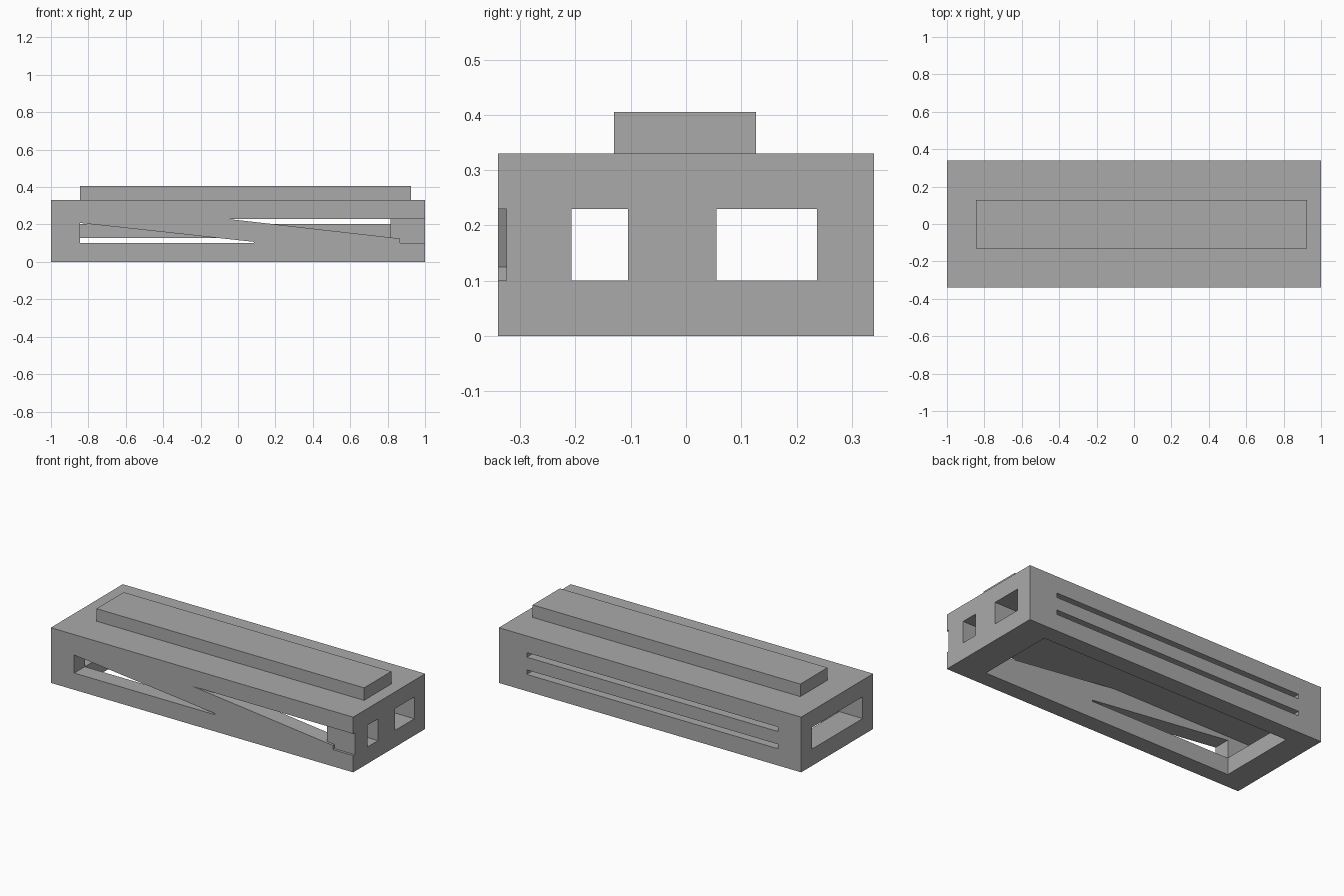
import bpy, bmesh

if "Cube" in bpy.data.objects:
    bpy.data.objects.remove(bpy.data.objects["Cube"])

grey = bpy.data.materials.new("mid grey")
grey.diffuse_color = (0.4, 0.4, 0.4, 1)
grey.use_nodes = True
grey.node_tree.nodes["Principled BSDF"].inputs["Base Color"].default_value = grey.diffuse_color


def prism(name, outline, y0, y1):
    """Extrude an x-z outline along y."""
    bm = bmesh.new()
    near = [bm.verts.new((x, y0, z)) for x, z in outline]
    far = [bm.verts.new((x, y1, z)) for x, z in outline]
    n = len(outline)
    bm.faces.new(near)
    bm.faces.new(far[::-1])
    for i in range(n):
        j = (i + 1) % n
        bm.faces.new((near[i], far[i], far[j], near[j]))
    bmesh.ops.recalc_face_normals(bm, faces=bm.faces)
    mesh = bpy.data.meshes.new(name)
    bm.to_mesh(mesh)
    bm.free()
    mesh.materials.append(grey)
    ob = bpy.data.objects.new(name, mesh)
    bpy.context.collection.objects.link(ob)
    return ob


def box(name, x0, x1, y0, y1, z0, z1):
    return prism(name, [(x0, z0), (x1, z0), (x1, z1), (x0, z1)], y0, y1)


# Main block and the raised plate on its roof
body = box("body", -1, 1, -0.34, 0.34, 0, 0.33)
box("roof_plate", -0.845, 0.925, -0.13, 0.127, 0.33, 0.405)

L, R = -0.845, 0.815          # cavity ends
LOW, TOP = 0.10, 0.23         # opening heights


def slope(x):
    """Height of the falling edge of the right front opening."""
    return 0.23 - 0.105 * (x + 0.06) / 0.925


cutters = [
    # hollow underside
    box("cavity_cutter", L, R, -0.24, 0.237, -0.1, TOP),
    # end openings
    box("left_window_cutter", -1.1, -0.7, -0.24, 0.237, LOW, TOP),
    box("right_window_small_cutter", 0.7, 1.1, -0.207, -0.105, LOW, TOP),
    box("right_window_large_cutter", 0.7, 1.1, 0.055, 0.237, LOW, TOP),
    # two long slots in the back
    box("back_slot_low_cutter", L, R, 0.15, 0.4, LOW, 0.127),
    box("back_slot_high_cutter", L, R, 0.15, 0.4, 0.203, TOP),
    # wedge openings in the front
    prism("front_wedge_left_cutter",
          [(L, LOW), (0.085, LOW), (0.085, 0.107), (L, 0.208)], -0.4, -0.15),
    prism("front_wedge_right_cutter",
          [(-0.06, TOP), (R, slope(R)), (R, TOP)], -0.4, -0.15),
    # shallow recess running out to the right corner
    prism("corner_recess_cutter",
          [(0.7, slope(0.7)), (0.865, 0.125), (0.865, LOW),
           (1.1, LOW), (1.1, TOP), (0.7, TOP)], -0.4, -0.325),
]

bpy.context.view_layer.objects.active = body
for c in cutters:
    m = body.modifiers.new(c.name, 'BOOLEAN')
    m.operation = 'DIFFERENCE'
    m.solver = 'EXACT'
    m.object = c
    bpy.ops.object.modifier_apply(modifier=m.name)
for c in cutters:
    bpy.data.objects.remove(c, do_unlink=True)
